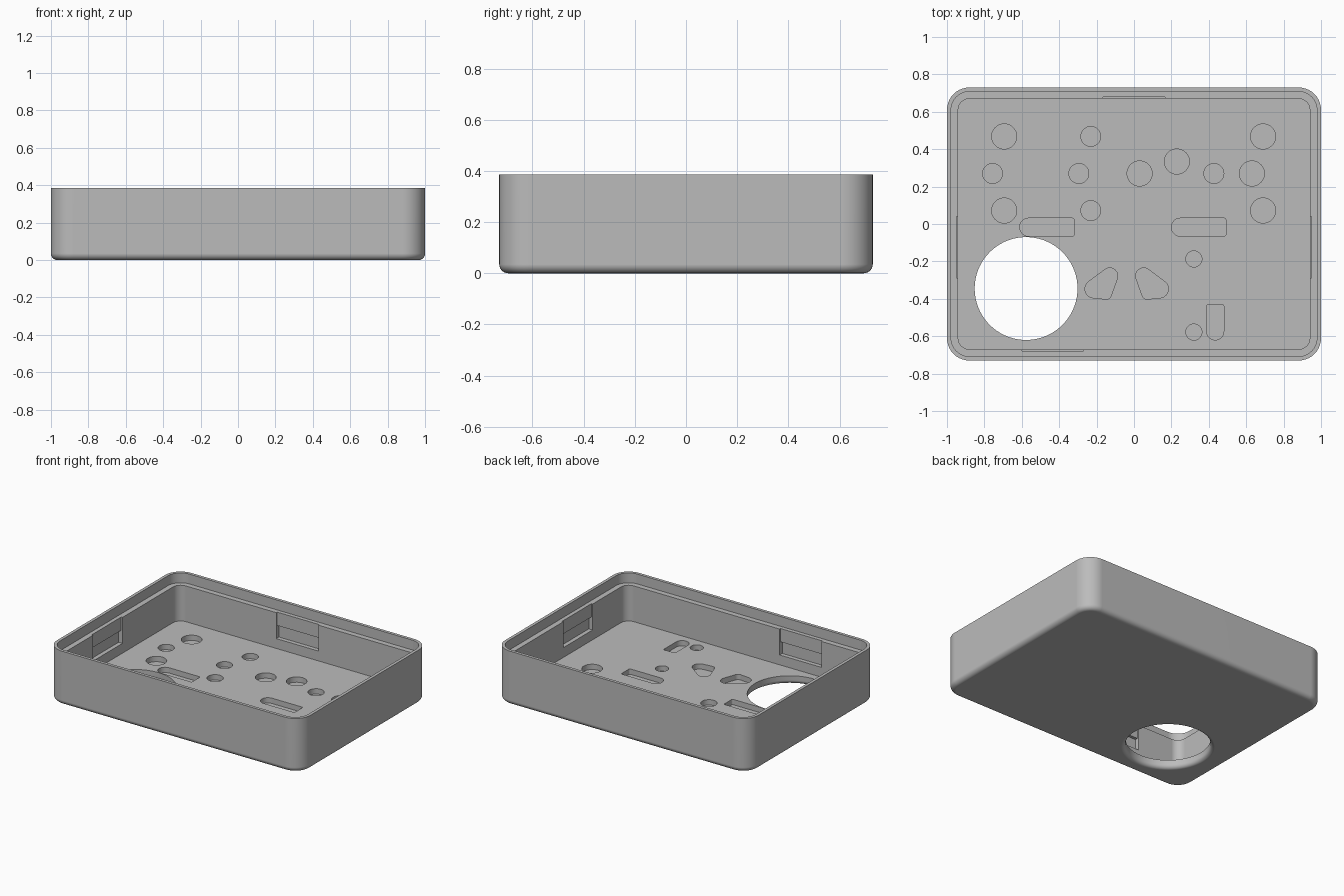
import bpy, bmesh
from math import sin, cos, pi, radians

if "Cube" in bpy.data.objects:
    bpy.data.objects.remove(bpy.data.objects["Cube"], do_unlink=True)

HALF_X, HALF_Y, HEIGHT = 1.0, 0.73, 0.385
LIP, WALL, LEDGE_Z, FLOOR_Z = 0.022, 0.06, 0.315, 0.06
POCKET_Z, CORNER, EDGE = 0.022, 0.12, 0.035

grey = bpy.data.materials.new("plain grey")
grey.use_nodes = True
colour = (0.5, 0.5, 0.5, 1)
grey.diffuse_color = colour
grey.node_tree.nodes["Principled BSDF"].inputs["Base Color"].default_value = colour


def make_object(name, bm):
    bmesh.ops.recalc_face_normals(bm, faces=bm.faces)
    mesh = bpy.data.meshes.new(name)
    bm.to_mesh(mesh)
    bm.free()
    mesh.materials.append(grey)
    obj = bpy.data.objects.new(name, mesh)
    bpy.context.collection.objects.link(obj)
    return obj


def loft(name, rings):
    """Skin a stack of equal point rings and cap both ends."""
    bm = bmesh.new()
    loops = [[bm.verts.new(p) for p in ring] for ring in rings]
    for low, high in zip(loops, loops[1:]):
        for i in range(len(low)):
            j = (i + 1) % len(low)
            bm.faces.new((low[i], low[j], high[j], high[i]))
    bm.faces.new(loops[0])
    bm.faces.new(loops[-1])
    return make_object(name, bm)


def rounded_rect(inset, z, steps=10):
    r = CORNER - inset
    cx, cy = HALF_X - CORNER, HALF_Y - CORNER
    ring = []
    for quarter, (sx, sy) in enumerate([(1, 1), (-1, 1), (-1, -1), (1, -1)]):
        for k in range(steps + 1):
            a = (quarter + k / steps) * pi / 2
            ring.append((sx * cx + r * cos(a), sy * cy + r * sin(a), z))
    return ring


def circle(x, y, r, z, n=40):
    return [(x + r * cos(2 * pi * k / n), y + r * sin(2 * pi * k / n), z) for k in range(n)]


def hull(name, points):
    bm = bmesh.new()
    for p in points:
        bm.verts.new(p)
    out = bmesh.ops.convex_hull(bm, input=bm.verts)
    spare = {v for v in out["geom_interior"] + out["geom_unused"]
             if isinstance(v, bmesh.types.BMVert)}
    bmesh.ops.delete(bm, geom=list(spare), context='VERTS')
    bmesh.ops.dissolve_limit(bm, angle_limit=radians(1), verts=bm.verts, edges=bm.edges)
    return make_object(name, bm)


def cut(cutter):
    mod = case.modifiers.new("cut", 'BOOLEAN')
    mod.operation, mod.solver, mod.object = 'DIFFERENCE', 'EXACT', cutter
    bpy.ops.object.modifier_apply(modifier=mod.name)
    bpy.data.objects.remove(cutter, do_unlink=True)


def pocket(*circles):
    """Blind pocket in the floor, shaped as the hull of some circles."""
    cut(hull("pocket_cutter", [p for c in circles for z in (POCKET_Z, 0.12)
                               for p in circle(*c, z)]))


def box(x0, x1, y0, y1, z0, z1):
    cut(hull("recess_cutter", [(x, y, z) for x in (x0, x1) for y in (y0, y1) for z in (z0, z1)]))


# Open case with rounded bottom edge, thin lip, ledge and floor
fillet = [k / 6 * pi / 2 for k in range(7)]
sections = [(EDGE * (1 - sin(a)), EDGE * (1 - cos(a))) for a in fillet]
sections += [(0, HEIGHT), (LIP, HEIGHT), (LIP, LEDGE_Z), (WALL, LEDGE_Z), (WALL, FLOOR_Z)]
case = loft("case", [rounded_rect(*s) for s in sections])
bpy.context.view_layer.objects.active = case
case.select_set(True)

# Large through hole, rounded on the underside
R, F = 0.275, 0.028
hole = [(R, 0.12)] + [(R + F * (1 - cos(a)), F * (1 - sin(a))) for a in fillet]
hole.append((R + F, -0.02))
cut(loft("hole_cutter", [circle(-0.577, -0.345, r, z, 72) for r, z in hole]))

# Round pockets, grouped by radius
round_pockets = {
    0.067: [(-0.694, 0.468), (0.69, 0.468), (-0.694, 0.072), (0.69, 0.072),
            (0.03, 0.27), (0.63, 0.27), (0.229, 0.334)],
    0.053: [(-0.231, 0.468), (-0.231, 0.072), (-0.756, 0.27), (-0.295, 0.27), (0.427, 0.27)],
    0.043: [(0.32, -0.187), (0.32, -0.578)],
}
for radius, centres in round_pockets.items():
    for x, y in centres:
        pocket((x, y, radius))

# Slots with one round end and one square end
for x in (-0.611, 0.2):
    pocket((x + 0.048, -0.017, 0.048), (x + 0.281, 0.021, 0.01), (x + 0.281, -0.055, 0.01))
pocket((0.434, -0.574, 0.046), (0.398, -0.44, 0.01), (0.47, -0.44, 0.01))

# Mirrored pair of rounded triangles
MID = -0.039
for side in (-1, 1):
    pocket(*[(MID + side * x, y, r) for x, y, r in
             [(0.091, -0.278, 0.043), (0.175, -0.347, 0.048), (0.109, -0.375, 0.027)]])

# Catch recesses in the walls: shallow entry above, deeper catch below
for depth, z0, z1 in ((0.01, 0.2, 0.34), (0.03, 0.13, 0.22)):
    x_out, y_out = HALF_X - WALL + depth, HALF_Y - WALL + depth
    x_in, y_in = HALF_X - WALL - 0.02, HALF_Y - WALL - 0.02
    box(-0.167, 0.165, y_in, y_out, z0, z1)
    box(-0.6, -0.27, -y_out, -y_in, z0, z1)
    for s in (-1, 1):
        box(s * x_in, s * x_out, -0.29, 0.04, z0, z1)

# Smooth rounded surfaces, crisp flat ones
bpy.ops.object.shade_smooth_by_angle(angle=radians(30))
weighted = case.modifiers.new("flat faces", 'WEIGHTED_NORMAL')
weighted.keep_sharp = True
